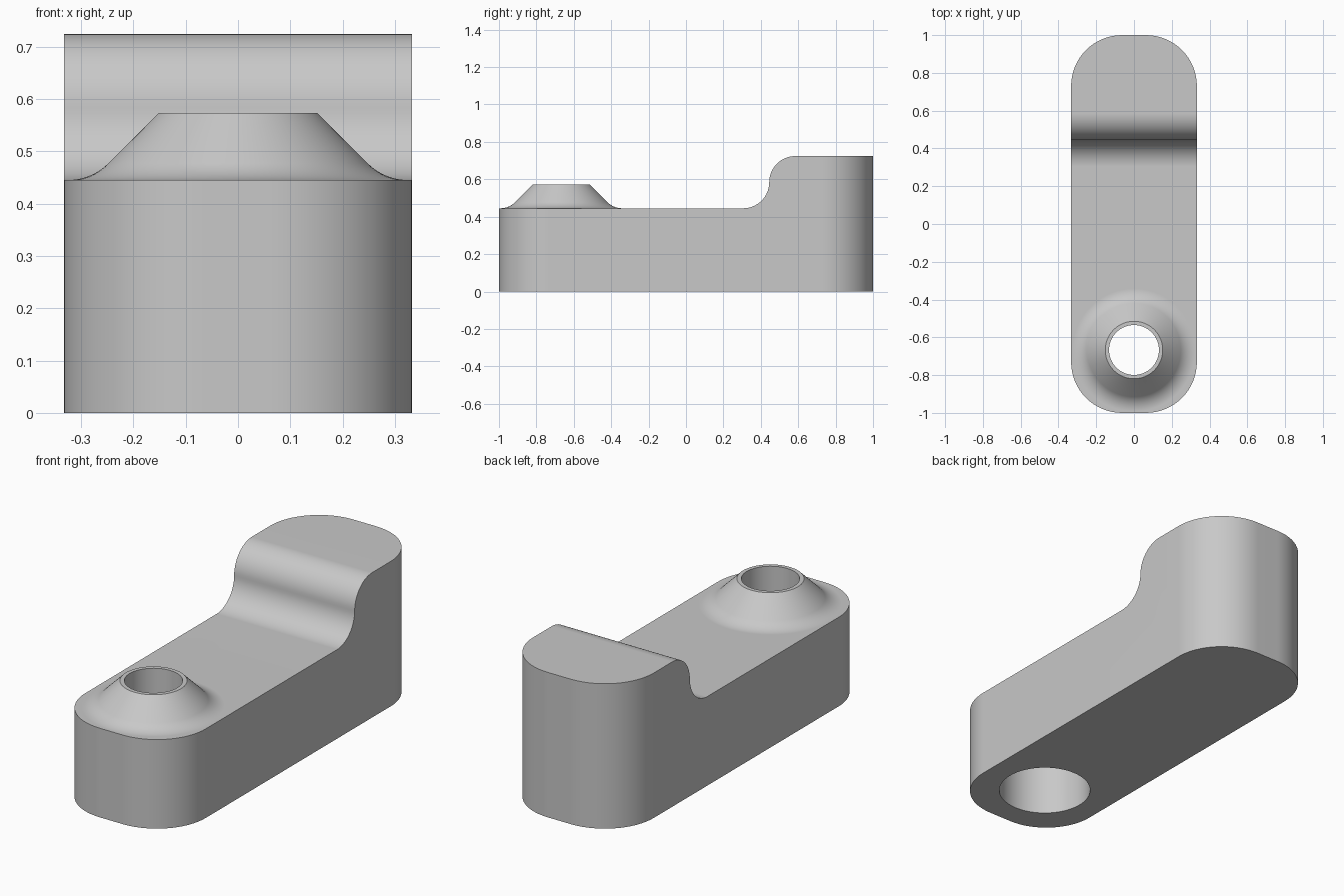
import bpy, bmesh, math
from mathutils import Vector

if "Cube" in bpy.data.objects:
    bpy.data.objects.remove(bpy.data.objects["Cube"])

HALF_W, BASE_Z, TOP_Z = 0.333, 0.445, 0.724
BOSS_Y = -0.667


def arc(cx, cy, r, a0, a1, n=16):
    return [(cx + r * math.cos(math.radians(a0 + (a1 - a0) * i / n)),
             cy + r * math.sin(math.radians(a0 + (a1 - a0) * i / n))) for i in range(n + 1)]


def make_object(name, bm):
    bmesh.ops.recalc_face_normals(bm, faces=bm.faces)
    mesh = bpy.data.meshes.new(name)
    bm.to_mesh(mesh)
    bm.free()
    obj = bpy.data.objects.new(name, mesh)
    bpy.context.collection.objects.link(obj)
    return obj


def prism(name, points, direction):
    """Extrude a closed outline of 3D points along a direction."""
    bm = bmesh.new()
    face = bm.faces.new([bm.verts.new(p) for p in points])
    ext = bmesh.ops.extrude_face_region(bm, geom=[face])
    verts = [v for v in ext["geom"] if isinstance(v, bmesh.types.BMVert)]
    bmesh.ops.translate(bm, verts=verts, vec=Vector(direction))
    return make_object(name, bm)


def lathe(name, profile, n=96):
    """Solid of revolution about the boss axis from (radius, z) points."""
    bm = bmesh.new()
    rings = [[bm.verts.new((r * math.cos(2 * math.pi * i / n),
                            BOSS_Y + r * math.sin(2 * math.pi * i / n), z))
              for i in range(n)] for r, z in profile]
    for a, b in zip(rings, rings[1:]):
        for i in range(n):
            j = (i + 1) % n
            bm.faces.new((a[i], a[j], b[j], b[i]))
    bm.faces.new(rings[0])
    bm.faces.new(rings[-1])
    return make_object(name, bm)


def combine(target, tool, operation):
    mod = target.modifiers.new(operation.lower(), 'BOOLEAN')
    mod.operation, mod.object, mod.solver = operation, tool, 'EXACT'
    bpy.context.view_layer.objects.active = target
    bpy.ops.object.modifier_apply(modifier=mod.name)
    bpy.data.objects.remove(tool)


# Stepped side profile with an S-shaped rise, extruded across the width
r = 0.1395
side = [(-1.1, -0.0), (-1.1, BASE_Z)]
side += arc(0.445 - r, BASE_Z + r, r, -90, 0)
side += arc(0.445 + r, TOP_Z - r, r, 180, 90)[1:]
side += [(1.1, TOP_Z), (1.1, 0.0)]
arm = prism("arm_body", [(-0.5, y, z) for y, z in side], (1, 0, 0))

# Rounded plan outline trims the arm
c = 0.27
plan = []
for sx, sy, a in ((1, 1, 0), (-1, 1, 90), (-1, -1, 180), (1, -1, 270)):
    plan += arc(sx * (HALF_W - c), sy * (1 - c), c, a, a + 90)
combine(arm, prism("plan_trim", [(x, y, -0.2) for x, y in plan], (0, 0, 1.2)), 'INTERSECT')

# Conical boss with a filleted foot
fillet = 0.109
foot = arc(0.325, BASE_Z + fillet, fillet, -90, -135, 10)
combine(arm, lathe("boss", [(0.325, 0.38)] + foot + [(0.152, 0.573)]), 'UNION')

# Stepped bore: wide recess below, narrow through hole above
bore = [(0.218, -0.1), (0.218, 0.267), (0.132, 0.267), (0.132, 0.8)]
combine(arm, lathe("bore_cutter", bore), 'DIFFERENCE')

# Finish
grey = bpy.data.materials.new("light_grey")
grey.diffuse_color = (0.58, 0.58, 0.58, 1)
grey.use_nodes = True
grey.node_tree.nodes["Principled BSDF"].inputs["Base Color"].default_value = grey.diffuse_color
arm.data.materials.clear()
arm.data.materials.append(grey)
for poly in arm.data.polygons:
    poly.material_index = 0
bpy.ops.object.select_all(action='DESELECT')
arm.select_set(True)
bpy.context.view_layer.objects.active = arm
bpy.ops.object.shade_smooth_by_angle(angle=math.radians(30))
weighted = arm.modifiers.new("weighted_normals", 'WEIGHTED_NORMAL')
weighted.keep_sharp = True
